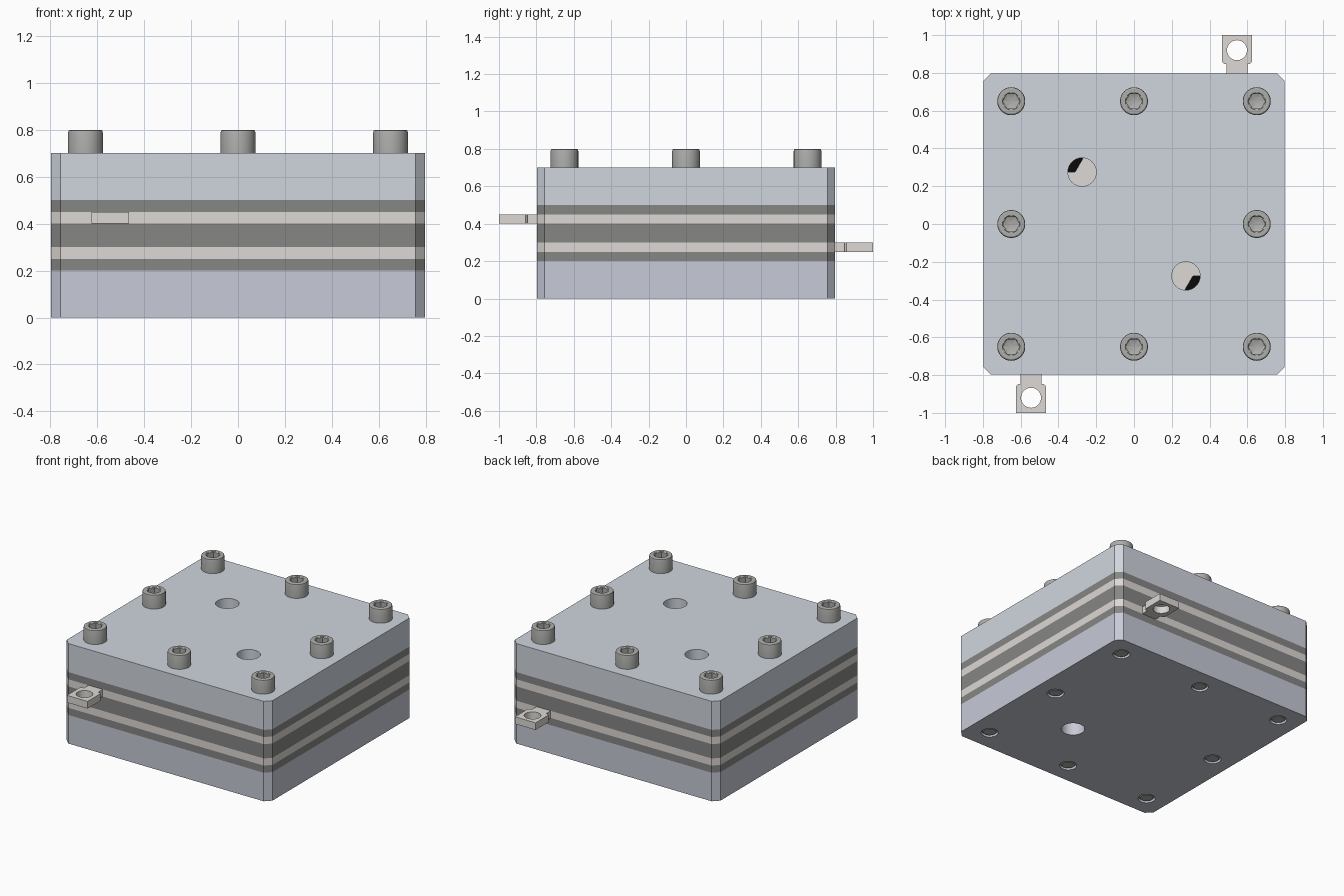
import bpy, bmesh
from math import sin, cos, pi, radians

if "Cube" in bpy.data.objects:
    bpy.data.objects.remove(bpy.data.objects["Cube"])

S, C = 0.797, 0.04                      # half width and corner chamfer of the stack
BOLTS = [(x, y) for x in (-0.65, 0, 0.65) for y in (-0.65, 0, 0.65) if x or y]
PORT = 0.275                            # offset of the fluid ports


def material(name, rgb):
    m = bpy.data.materials.new(name)
    m.diffuse_color = (*rgb, 1)
    m.use_nodes = True
    m.node_tree.nodes["Principled BSDF"].inputs["Base Color"].default_value = m.diffuse_color
    return m


TOP = material("top_plate_blue", (0.63, 0.67, 0.73))
BOTTOM = material("bottom_plate_blue", (0.57, 0.59, 0.68))
METAL = material("electrode_metal", (0.72, 0.69, 0.66))
RUBBER = material("gasket_rubber", (0.24, 0.24, 0.235))
STEEL = material("bolt_steel", (0.42, 0.42, 0.41))
BLACK = material("membrane_black", (0.003, 0.003, 0.003))


def ngon(x, y, r, n=32):
    return [(x + r * cos(2 * pi * i / n), y + r * sin(2 * pi * i / n)) for i in range(n)]


def square(h):
    return [(-h, -h), (h, -h), (h, h), (-h, h)]


def outline(tab=False):
    a = S - C
    pts = [(-S, -a), (-a, -S)]
    if tab:                             # connector lug on the front edge
        x = -0.545
        right = [(0.055, -S), (0.055, -0.847), (0.068, -0.847), (0.08, -0.859), (0.08, -1)]
        pts += [(x - dx, y) for dx, y in right]
        pts += [(x + dx, y) for dx, y in reversed(right)]
    return pts + [(a, -S), (S, -a), (S, a), (a, S), (-a, S), (-S, a)]


def sheet(name, z0, z1, loops, mat, turn=0):
    """Flat part: first loop is the outline, the others are openings."""
    cu = bpy.data.curves.new(name, 'CURVE')
    cu.dimensions, cu.fill_mode = '2D', 'BOTH'
    cu.extrude = (z1 - z0) / 2
    for loop in loops:
        sp = cu.splines.new('POLY')
        sp.points.add(len(loop) - 1)
        for p, (x, y) in zip(sp.points, loop):
            p.co = (x, y, 0, 1)
        sp.use_cyclic_u = True
    cu.materials.append(mat)
    ob = bpy.data.objects.new(name, cu)
    bpy.context.collection.objects.link(ob)
    ob.location.z, ob.rotation_euler.z = (z0 + z1) / 2, turn
    bpy.ops.object.select_all(action='DESELECT')
    ob.select_set(True)
    bpy.context.view_layer.objects.active = ob
    bpy.ops.object.convert(target='MESH')
    ob = bpy.context.object
    bm = bmesh.new()
    bm.from_mesh(ob.data)
    bmesh.ops.remove_doubles(bm, verts=bm.verts, dist=1e-5)
    bmesh.ops.recalc_face_normals(bm, faces=bm.faces)
    bm.to_mesh(ob.data)
    bm.free()
    bpy.ops.object.shade_smooth_by_angle(angle=radians(30))
    return ob


bolt_holes = [ngon(x, y, 0.054) for x, y in BOLTS]
port_a, port_b = ngon(-PORT, PORT, 0.075, 48), ngon(PORT, -PORT, 0.075, 48)

# End plates
sheet("bottom_plate", 0, 0.2, [outline(), port_b] + bolt_holes, BOTTOM)
sheet("top_plate", 0.5, 0.7, [outline(), port_a, port_b] + bolt_holes, TOP)

# Gaskets with an open middle, and the membrane inside the middle one
for name, z0, z1 in (("lower_gasket", 0.2, 0.25), ("middle_gasket", 0.3, 0.4),
                     ("upper_gasket", 0.45, 0.5)):
    sheet(name, z0, z1, [outline(), square(0.5)] + bolt_holes, RUBBER)
sheet("membrane", 0.34, 0.36, [square(0.5)], BLACK)

# Electrodes, the lower one turned half way round
flow = [ngon(-0.362, 0.362, 0.1, 6), ngon(0.362, -0.362, 0.1, 6)]
lug_hole = ngon(-0.545, -0.92, 0.053)
for name, z, turn in (("upper_electrode", 0.4, 0), ("lower_electrode", 0.25, pi)):
    sheet(name, z, z + 0.05, [outline(True), lug_hole] + flow + bolt_holes, METAL, turn)


# Socket head bolt: stacked rings, the socket rings are hexagonal
def bolt_mesh(n=48):
    rings = [(0.040, 0.004, 0), (0.048, 0.012, 0), (0.048, 0.7, 0), (0.074, 0.7, 0),
             (0.074, 0.788, 0), (0.072, 0.796, 0), (0.066, 0.8, 0),
             (0.046, 0.8, 0), (0.044, 0.795, 1), (0.044, 0.745, 1)]
    bm = bmesh.new()
    loops = []
    for r, z, is_hex in rings:
        loop = []
        for i in range(n):
            a = 2 * pi * i / n
            k = cos(pi / 6) / cos(a % (pi / 3) - pi / 6) if is_hex else 1
            loop.append(bm.verts.new((r * k * cos(a), r * k * sin(a), z)))
        loops.append(loop)
    for lo, hi in zip(loops, loops[1:]):
        for i in range(n):
            j = (i + 1) % n
            bm.faces.new((lo[i], lo[j], hi[j], hi[i]))
    bm.faces.new(loops[0][::-1])
    # shallow drill point at the socket floor
    tip = bm.verts.new((0, 0, 0.73))
    for i in range(n):
        bm.faces.new((loops[-1][i], loops[-1][(i + 1) % n], tip))
    bmesh.ops.recalc_face_normals(bm, faces=bm.faces)
    me = bpy.data.meshes.new("bolt")
    bm.to_mesh(me)
    bm.free()
    me.materials.append(STEEL)
    return me


mesh = bolt_mesh()
bpy.ops.object.select_all(action='DESELECT')
for i, (x, y) in enumerate(BOLTS):
    ob = bpy.data.objects.new(f"bolt_{i + 1}", mesh)
    bpy.context.collection.objects.link(ob)
    ob.location = (x, y, 0)
ob.select_set(True)
bpy.context.view_layer.objects.active = ob
bpy.ops.object.shade_smooth_by_angle(angle=radians(30))
